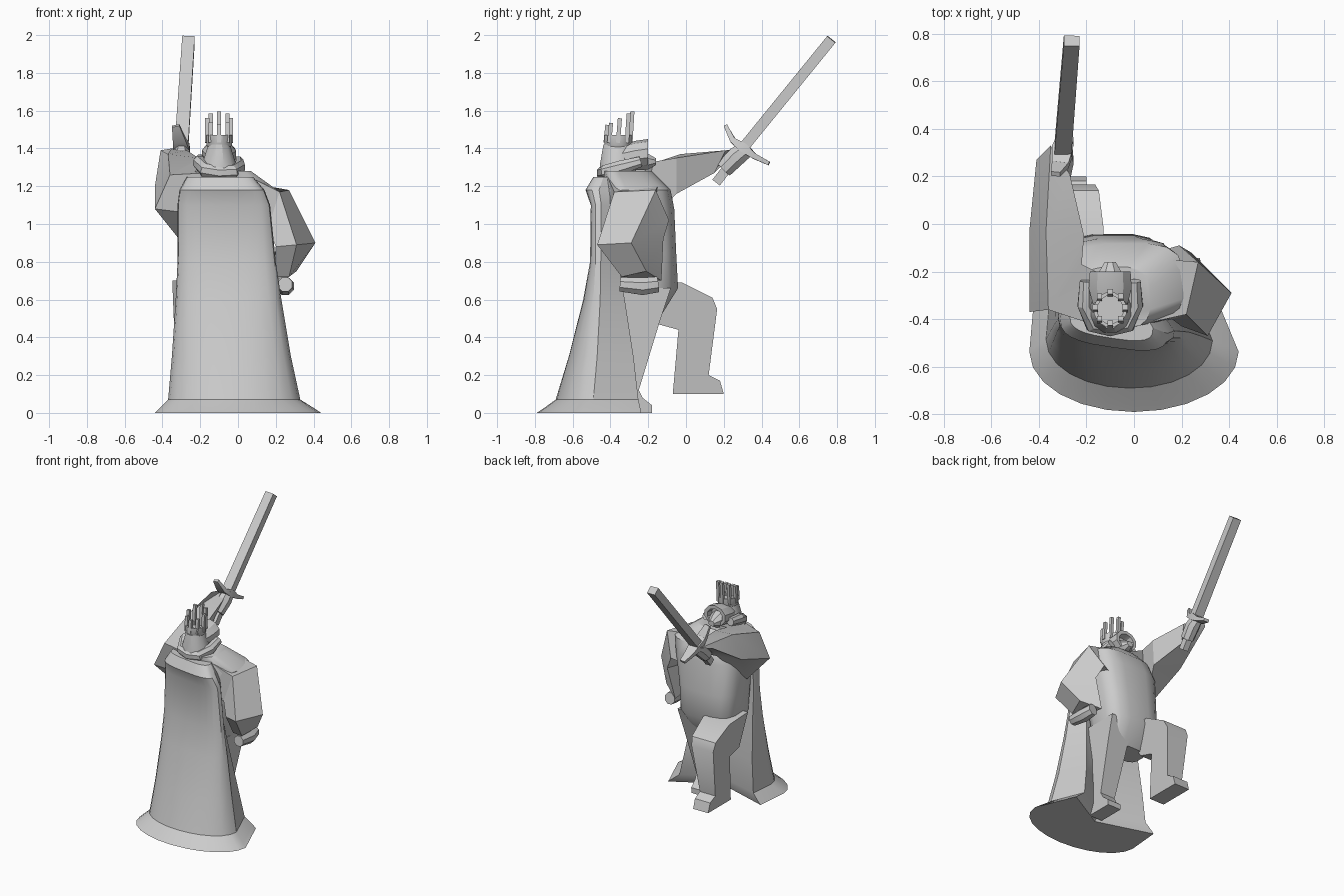
import bpy, bmesh, math
from mathutils import Vector

cube = bpy.data.objects.get("Cube")
if cube:
    bpy.data.objects.remove(cube, do_unlink=True)

stone = bpy.data.materials.new("grey stone")
stone.use_nodes = True
stone.diffuse_color = (0.6, 0.6, 0.6, 1)
stone.node_tree.nodes["Principled BSDF"].inputs["Base Color"].default_value = (0.6, 0.6, 0.6, 1)

X, Y, Z = Vector((1, 0, 0)), Vector((0, 1, 0)), Vector((0, 0, 1))


def loft(name, rings, angle=30):
    """Skin a list of equal rings and cap both ends."""
    bm = bmesh.new()
    loops = [[bm.verts.new(p) for p in ring] for ring in rings]
    count = len(loops[0])
    for low, high in zip(loops, loops[1:]):
        for i in range(count):
            j = (i + 1) % count
            bm.faces.new((low[i], low[j], high[j], high[i]))
    bm.faces.new(loops[0][::-1])
    bm.faces.new(loops[-1])
    bmesh.ops.recalc_face_normals(bm, faces=bm.faces)
    mesh = bpy.data.meshes.new(name)
    bm.to_mesh(mesh)
    bm.free()
    mesh.materials.append(stone)
    obj = bpy.data.objects.new(name, mesh)
    bpy.context.collection.objects.link(obj)
    bpy.ops.object.select_all(action="DESELECT")
    obj.select_set(True)
    bpy.context.view_layer.objects.active = obj
    bpy.ops.object.shade_smooth_by_angle(angle=math.radians(angle))
    return obj


def bulge(value, power):
    """Square off a sine or cosine: power one is round, zero is boxy."""
    return math.copysign(abs(value) ** power, value)


def oval(centre, u, v, sides, power=1):
    """Ring of points around a centre; four sides give a full rectangle."""
    if sides == 4:
        power = 0
    turns = [math.tau * (i + 0.5) / sides for i in range(sides)]
    return [Vector(centre) + u * bulge(math.cos(a), power) + v * bulge(math.sin(a), power)
            for a in turns]


def sweep(name, stations, sides=4, side=X, angle=30):
    """Loft along a path of (x, y, z, half width, half depth)."""
    pts = [Vector(s[:3]) for s in stations]
    rings = []
    for i, s in enumerate(stations):
        along = (pts[min(i + 1, len(pts) - 1)] - pts[max(i - 1, 0)]).normalized()
        u = (side - along * side.dot(along)).normalized()
        rings.append(oval(pts[i], u * s[3], along.cross(u) * s[4], sides))
    return loft(name, rings, angle)


def upright(name, stations, sides, angle=30, power=1):
    """Loft horizontal ovals (x, y, z, x radius, y radius)."""
    return loft(name, [oval(s[:3], X * s[3], Y * s[4], sides, power) for s in stations], angle)


# Cape: round back, flat sides, hollow front, twisting toward the shoulders
def cape_ring(z, left, right, back, front):
    mid, half = (left + right) / 2, (right - left) / 2
    waist = back + (front - back) * 0.46
    power = 1 - 0.35 * min(z, 1)
    ring = []
    for i in range(13):
        turn = math.radians(-90 + 15 * i)
        ring.append((mid + half * bulge(math.sin(turn), power),
                     waist - (waist - back) * bulge(max(0, math.cos(turn)), power), z))
    ring += [(mid + half * 0.72, front, z),
             (mid, waist + (front - waist) * 0.4, z),
             (mid - half * 0.95, front - 0.05, z)]
    return [(x, y - 0.12 * z * (x - mid), z) for x, y, z in ring]


loft("cape", [cape_ring(*s) for s in (
    (0, -.44, .44, -.79, -.24), (.02, -.42, .41, -.76, -.24),
    (.07, -.37, .33, -.69, -.25), (.3, -.35, .28, -.62, -.27),
    (.6, -.33, .23, -.54, -.31), (.8, -.32, .2, -.5, -.34),
    (1.1, -.32, .17, -.49, -.33), (1.18, -.31, .14, -.52, -.32),
    (1.25, -.27, .08, -.48, -.33))], 30)

# Body
upright("torso", (
    (-.09, -.23, .5, .16, .09), (-.09, -.21, .66, .22, .17),
    (-.08, -.23, .85, .23, .18), (-.06, -.24, 1.08, .25, .18),
    (-.03, -.25, 1.18, .24, .17), (-.08, -.31, 1.28, .15, .13)), 16, 40, 0.6)


# Legs: side profiles given thickness across x
def leg(name, profile, inner, outer):
    sides = [[(edge(z), y, z) for y, z in profile] for edge in (inner, outer)]
    return loft(name, sides)


leg("raised_leg",
    [(-.24, .7), (-.02, .69), (.14, .61), (.165, .55), (.12, .2), (.18, .17),
     (.2, .1), (-.07, .1), (-.04, .44), (-.15, .47)],
    lambda z: -.2 + max(0, z - .4) * .25, lambda z: -.32 - z * .04)
leg("standing_leg",
    [(-.34, .66), (-.08, .66), (-.14, .48), (-.25, .12), (-.23, .08), (-.18, .04),
     (-.18, 0), (-.38, 0), (-.38, .3)],
    lambda z: -.03 - z * .05, lambda z: .08 + z * .07)

# Arm resting on the hip
loft("hip_sleeve", (
    ((.04, -.14, 1.22), (.04, -.42, 1.26), (.02, -.42, .97), (.02, -.14, .97)),
    ((.27, -.16, 1.18), (.22, -.38, 1.17), (.16, -.4, .98), (.19, -.09, 1.02)),
    ((.41, -.29, .9), (.31, -.47, .89), (.2, -.43, .88), (.24, -.12, .92)),
    ((.31, -.21, .75), (.27, -.34, .72), (.19, -.33, .72), (.18, -.13, .7))))
sweep("hip_hand", ((.25, -.35, .68, .04, .04), (.25, -.23, .67, .05, .05),
                   (.24, -.15, .68, .04, .045)), 8)

# Arm lifted with the sword
loft("raised_sleeve", (
    ((-.2, -.34, 1.05), (-.18, -.42, 1.27), (-.12, -.22, 1.3), (-.16, -.16, 1.05)),
    ((-.44, -.37, 1.08), (-.36, -.36, 1.26), (-.22, -.17, 1.33), (-.32, -.27, .93)),
    ((-.44, -.03, 1.2), (-.37, -.03, 1.37), (-.21, -.05, 1.35), (-.22, -.05, 1.16)),
    ((-.41, .27, 1.39), (-.35, .33, 1.4), (-.27, .21, 1.39), (-.3, .15, 1.27))))
sweep("raised_hand", ((-.31, .2, 1.29, .045, .05), (-.3, .27, 1.36, .05, .055),
                      (-.3, .31, 1.39, .04, .05)), 8)

# Sword
sweep("sword_grip", ((-.31, .16, 1.22, .022, .025), (-.3, .3, 1.4, .022, .025)))
sweep("sword_blade", ((-.3, .3, 1.4, .036, .028), (-.262, .77, 1.978, .033, .028)))
sweep("sword_guard", ((-.33, .21, 1.52, .02, .01), (-.31, .25, 1.44, .035, .015),
                      (-.3, .31, 1.4, .045, .025), (-.29, .36, 1.36, .035, .015),
                      (-.28, .44, 1.32, .02, .01)))

# Head, with a hooded opening around the face
upright("head", ((-.1, -.36, 1.23, .12, .1), (-.1, -.36, 1.31, .095, .1),
                 (-.1, -.36, 1.42, .06, .08)), 12)
loft("hood_brim", [oval((-.1, y, z), X * w, Z * h, 10) for y, z, w, h in (
    (-.36, 1.35, .07, .06), (-.27, 1.365, .095, .075), (-.2, 1.375, .09, .075),
    (-.2, 1.37, .065, .055), (-.25, 1.365, .06, .05))])
loft("face", [oval((-.1, y, z), X * w, Z * h, 8) for y, z, w, h in (
    (-.27, 1.34, .07, .06), (-.2, 1.33, .05, .045), (-.16, 1.33, .025, .02))])
sweep("collar", ((-.2, -.24, 1.34, .03, .03), (-.205, -.34, 1.325, .04, .035),
                 (-.17, -.42, 1.285, .04, .04), (-.1, -.435, 1.27, .04, .04),
                 (-.03, -.42, 1.275, .04, .04), (.005, -.34, 1.3, .04, .035),
                 (0, -.24, 1.33, .03, .03)), 8, Z)

# Crown: hollow band with upright points, taller toward the face
upright("crown_band", ((-.1, -.36, 1.4, .06, .065), (-.1, -.36, 1.42, .07, .075),
                       (-.1, -.36, 1.47, .07, .075), (-.1, -.36, 1.47, .055, .06),
                       (-.1, -.36, 1.44, .055, .06)), 12)
for i in range(8):
    a = math.tau * i / 8
    x, y = -.1 + .063 * math.cos(a), -.36 + .066 * math.sin(a)
    top = 1.56 + .035 * math.sin(a)
    sweep(f"crown_point_{i}", ((x, y, 1.43, .011, .011), (x, y + .01, top, .011, .011)))
